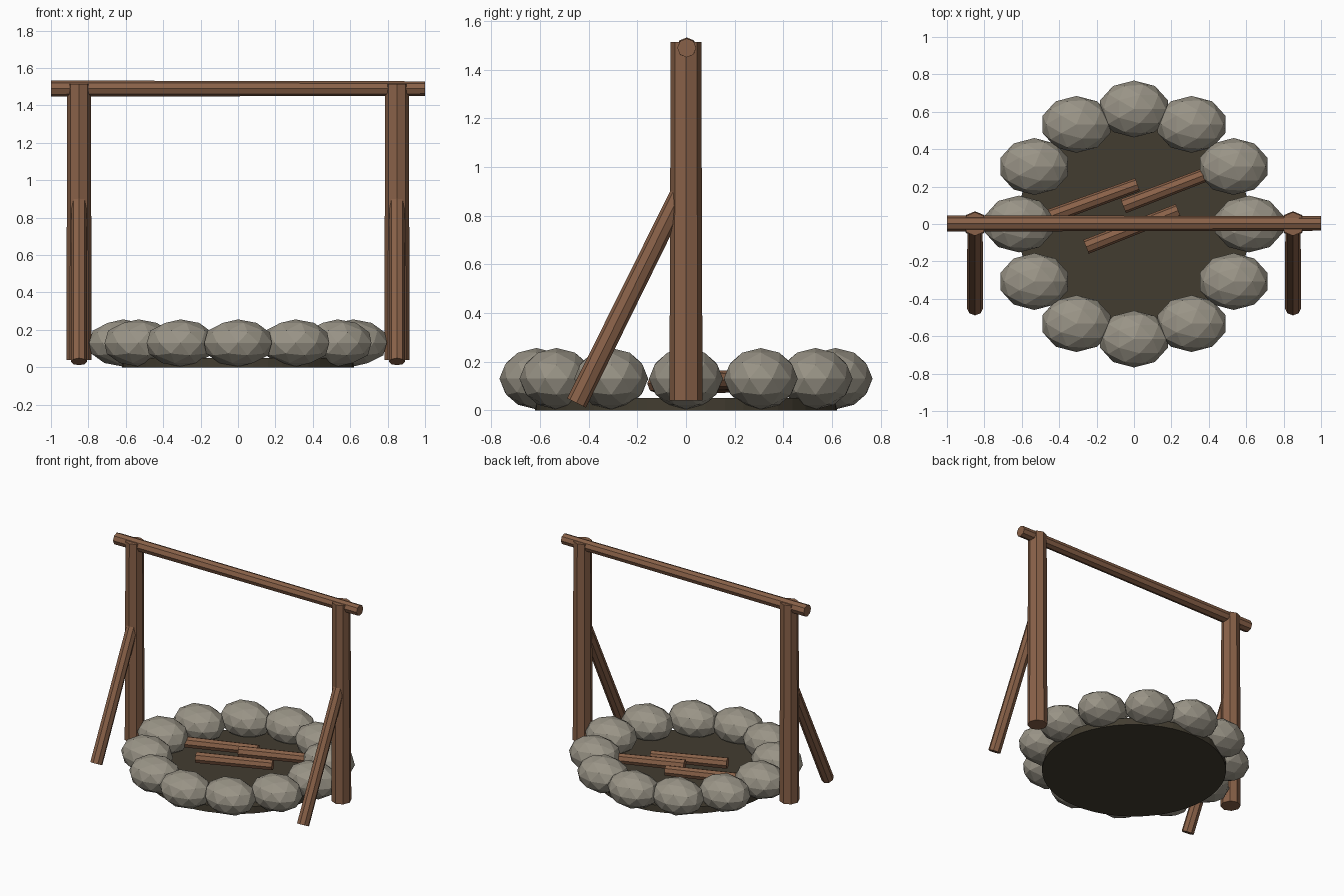
import bpy
import math
from mathutils import Vector, Matrix

cube = bpy.data.objects.get("Cube")
if cube:
    bpy.data.objects.remove(cube, do_unlink=True)


def material(name, rgb):
    mat = bpy.data.materials.new(name)
    mat.use_nodes = True
    colour = (*rgb, 1.0)
    mat.diffuse_color = colour
    mat.node_tree.nodes["Principled BSDF"].inputs["Base Color"].default_value = colour
    return mat


wood = material("brown wood", (0.25, 0.12, 0.065))
stone = material("grey stone", (0.32, 0.295, 0.24))
ash = material("dark ash", (0.055, 0.046, 0.03))


def pole(name, start, end, r_start, r_end, sides=8):
    """Tapered faceted timber running between two points."""
    start, end = Vector(start), Vector(end)
    axis = end - start
    bpy.ops.mesh.primitive_cone_add(vertices=sides, radius1=r_start, radius2=r_end,
                                    depth=axis.length)
    obj = bpy.context.object
    turn = axis.to_track_quat('Z', 'Y').to_matrix().to_4x4()
    obj.matrix_world = Matrix.Translation((start + end) / 2) @ turn
    obj.name = name
    obj.data.materials.append(wood)
    return obj


# Ash bed
bpy.ops.mesh.primitive_cylinder_add(vertices=48, radius=0.62, depth=0.05,
                                    location=(0, 0, 0.025))
bed = bpy.context.object
bed.name = "ash_bed"
bed.data.materials.append(ash)

# Ring of flattened stones
STONES = 12
for i in range(STONES):
    angle = math.tau * i / STONES
    bpy.ops.mesh.primitive_ico_sphere_add(
        subdivisions=2, radius=1,
        location=(0.615 * math.cos(angle), 0.615 * math.sin(angle), 0.13))
    rock = bpy.context.object
    rock.name = f"ring_stone_{i + 1}"
    rock.scale = (0.19, 0.152, 0.126)
    rock.data.materials.append(stone)

# Posts and their front braces
for side, x in (("left", 0.85), ("right", -0.85)):
    pole(f"{side}_post", (x, 0, 0.04), (x, 0, 1.515), 0.068, 0.063)
    pole(f"{side}_brace", (x, -0.45, 0.03), (x, -0.02, 0.9), 0.043, 0.041)

# Crossbeam
pole("crossbeam", (-1, 0.003, 1.49), (1, 0.003, 1.49), 0.043, 0.039)

# Firewood
for i, (x, y, z, degrees) in enumerate(((-0.23, 0.12, 0.11, 20),
                                        (0.19, 0.19, 0.125, 21),
                                        (-0.01, -0.025, 0.11, 21.5))):
    a = math.radians(degrees)
    half = Vector((math.cos(a), math.sin(a), 0)) * 0.265
    mid = Vector((x, y, z))
    pole(f"firewood_log_{i + 1}", mid - half, mid + half, 0.04, 0.037)
